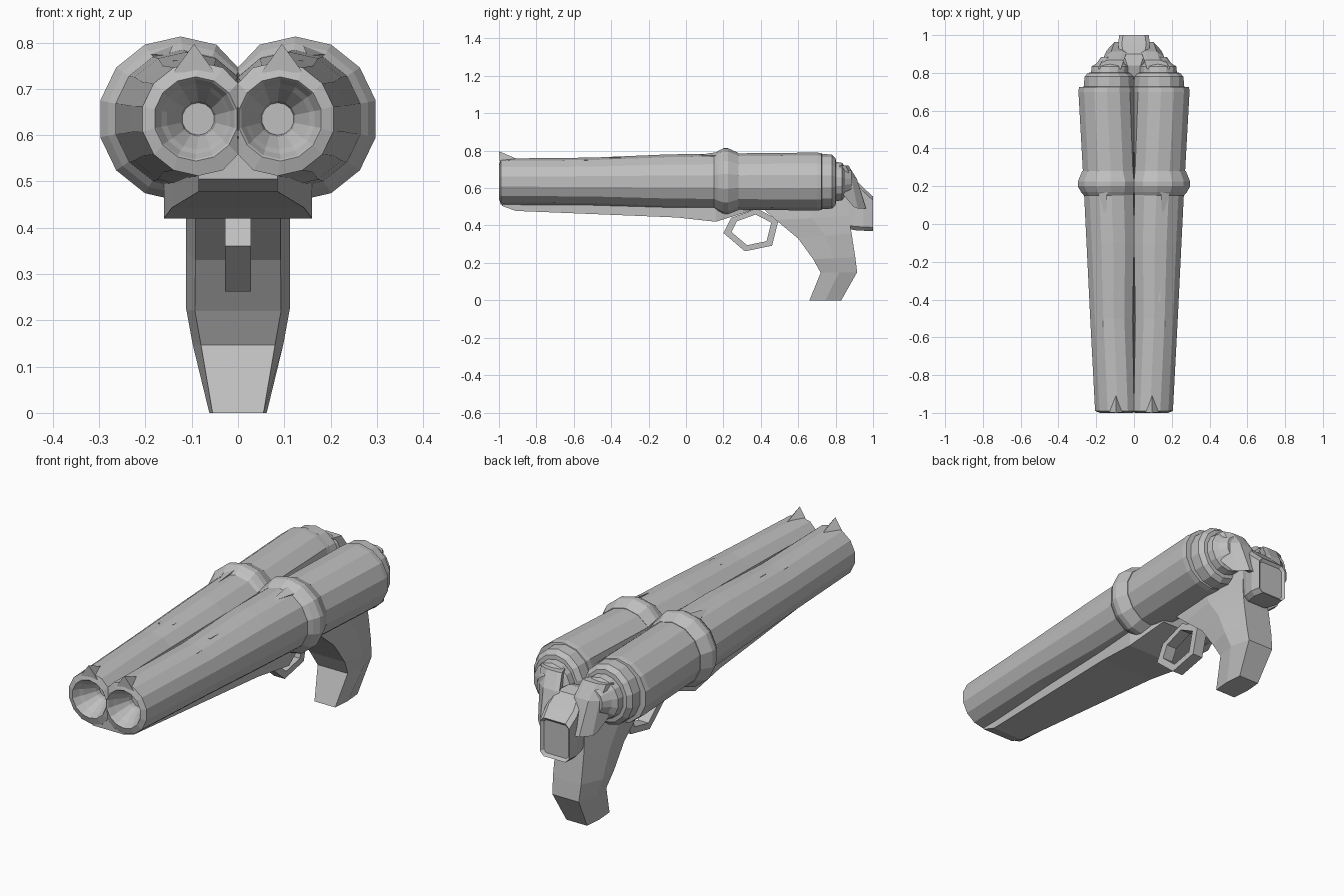
import bpy, bmesh, math

CZ = 0.635   # height of the barrel axes
N = 14       # sides of each barrel

steel = bpy.data.materials.new("grey_steel")
steel.diffuse_color = (0.52, 0.52, 0.52, 1)


def finish(name, bm, mirror=False):
    bmesh.ops.recalc_face_normals(bm, faces=bm.faces)
    me = bpy.data.meshes.new(name)
    bm.to_mesh(me)
    bm.free()
    me.materials.append(steel)
    ob = bpy.data.objects.new(name, me)
    bpy.context.collection.objects.link(ob)
    if mirror:
        m = ob.modifiers.new("mirror", 'MIRROR')
        m.use_mirror_merge = False
    return ob


def loft(sections, closed=False):
    """Skin a row of equal-sized point loops."""
    bm = bmesh.new()
    loops = [[bm.verts.new(p) for p in s] for s in sections]
    pairs = list(zip(loops, loops[1:]))
    if closed:
        pairs.append((loops[-1], loops[0]))
    for a, b in pairs:
        for i in range(len(a)):
            j = (i + 1) % len(a)
            bm.faces.new((a[i], a[j], b[j], b[i]))
    if not closed:
        bm.faces.new(loops[0])
        bm.faces.new(loops[-1])
    return bm


def ring(y, c, rx, rz=None):
    """Upright polygon around a barrel axis, kept on its own side."""
    rz = rz or rx
    pts = []
    for i in range(N):
        a = math.pi / 2 + 2 * math.pi * i / N
        pts.append((max(c + rx * math.cos(a), 0.0), y, CZ + rz * math.sin(a)))
    return pts


def hull(points):
    bm = bmesh.new()
    for p in points:
        bm.verts.new(p)
    bmesh.ops.convex_hull(bm, input=bm.verts)
    return bm


def box(x0, x1, y0, y1, z0, z1):
    return hull([(x, y, z) for x in (x0, x1) for y in (y0, y1) for z in (z0, z1)])


# Barrels: muzzle recess, tapered tube, stepped breech
barrel = [(-0.88, 0.086, 0.035), (-0.90, 0.086, 0.038), (-0.955, 0.089, 0.066),
          (-0.97, 0.091, 0.076), (-0.995, 0.092, 0.087), (-1.0, 0.091, 0.091),
          (-0.99, 0.086, 0.123), (-0.5, 0.107, 0.128), (-0.1, 0.11, 0.145),
          (0.2, 0.12, 0.15), (0.70, 0.143, 0.155), (0.725, 0.143, 0.152),
          (0.727, 0.133, 0.135, 0.147), (0.78, 0.133, 0.133, 0.145),
          (0.80, 0.133, 0.113, 0.125), (0.802, 0.13, 0.100, 0.105),
          (0.835, 0.128, 0.098, 0.10), (0.85, 0.125, 0.075, 0.08),
          (0.885, 0.12, 0.055, 0.06)]
finish("barrel", loft([ring(*s) for s in barrel]), True)

# Clamp band around both barrels
band = [(0.15, 0.12, 0.148), (0.17, 0.122, 0.163), (0.2, 0.124, 0.178),
        (0.225, 0.124, 0.178), (0.28, 0.125, 0.153)]
finish("clamp_band", loft([ring(*s) for s in band]), True)

# Forward-pointing prongs of the band
finish("band_prong", hull([(0.195, 0.18, 0.775), (0.14, 0.18, 0.795),
                           (0.15, 0.04, 0.772), (0.17, 0.18, 0.73)]), True)

# Pointed sights at the muzzle
finish("front_sight", hull([(0.095, -1.0, 0.797), (0.05, -0.995, 0.735),
                            (0.14, -0.995, 0.735), (0.095, -0.89, 0.75)]), True)

# Small slits on top of the barrels
for i, (x, y, w, d) in enumerate([(0.087, -0.36, 0.022, 0.05), (0.13, -0.37, 0.02, 0.08),
                                  (0.155, -0.36, 0.007, 0.07), (0.16, -0.52, 0.006, 0.05)]):
    drop = abs(x - 0.11) * 0.25
    top = 0.7675 - drop if y > -0.45 else 0.762 - drop
    finish(f"barrel_slit_{i}", box(x - w / 2, x + w / 2, y - d / 2, y + d / 2,
                                   top - 0.009, top), True)

# Fore-end under the barrels
forend = []
for y, w, zb, zt, zr in [(-0.985, 0.085, 0.505, 0.515, 0.568), (-0.91, 0.085, 0.478, 0.515, 0.568),
                         (-0.05, 0.143, 0.443, 0.505, 0.57), (0.16, 0.16, 0.42, 0.505, 0.57),
                         (0.35, 0.115, 0.48, 0.505, 0.57)]:
    forend.append([(-w, y, zb), (w, y, zb), (w, y, zt), (0, y, zr), (-w, y, zt)])
finish("fore_end", loft(forend))

# Grip: chamfered sections from the butt up into the receiver
grip = []
for (yf, zf), (yb, zb), wf, wm, wb in [
        ((0.66, 0.0), (0.83, 0.0), 0.055, 0.062, 0.055),
        ((0.72, 0.147), (0.915, 0.15), 0.08, 0.098, 0.07),
        ((0.68, 0.22), (0.905, 0.23), 0.093, 0.112, 0.075),
        ((0.60, 0.33), (0.885, 0.36), 0.092, 0.112, 0.075),
        ((0.48, 0.43), (0.87, 0.45), 0.092, 0.112, 0.07),
        ((0.40, 0.50), (0.86, 0.56), 0.085, 0.10, 0.06)]:
    ym, zm = yf * 0.5 + yb * 0.5, zf * 0.5 + zb * 0.5
    grip.append([(-wf, yf, zf), (wf, yf, zf), (wm, ym, zm),
                 (wb, yb, zb), (-wb, yb, zb), (-wm, ym, zm)])
finish("grip", loft(grip))

# Receiver tail with an inset rear plate
tail = []
for y, w, zb, zt in [(0.70, 0.05, 0.43, 0.62), (0.84, 0.055, 0.39, 0.66), (0.90, 0.075, 0.375, 0.65),
                     (0.95, 0.085, 0.372, 0.60), (1.0, 0.078, 0.37, 0.555)]:
    c = 0.02
    tail.append([(-w + c, y, zb), (w - c, y, zb), (w, y, zb + c), (w, y, zt - c),
                 (w - c, y, zt), (-w + c, y, zt), (-w, y, zt - c), (-w, y, zb + c)])
bm = loft(tail)
bmesh.ops.recalc_face_normals(bm, faces=bm.faces)
rear = [f for f in bm.faces if f.calc_center_median().y > 0.999]
bmesh.ops.inset_region(bm, faces=rear, thickness=0.014)
bmesh.ops.translate(bm, verts=rear[0].verts[:], vec=(0, -0.012, 0))
finish("receiver_tail", bm)

# Hammers sloping down behind each breech
profile = [(0.82, 0.72), (0.865, 0.72), (0.905, 0.65), (0.95, 0.49), (0.92, 0.50), (0.83, 0.58)]
hammer = []
for x, k in [(0.07, 0.0), (0.09, 0.012), (0.15, 0.012), (0.19, -0.03)]:
    hammer.append([(x - (y - 0.82) * 0.35, y + k * (y - 0.82) * 8, z) for y, z in profile])
finish("hammer", loft(hammer), True)

# Trigger guard: six-sided loop
outer = [(0.24, 0.44), (0.20, 0.36), (0.315, 0.262), (0.46, 0.292), (0.495, 0.43), (0.38, 0.49)]
cy, cz = 0.355, 0.378
guard = []
for y, z in outer:
    iy, iz = cy + (y - cy) * 0.72, cz + (z - cz) * 0.72
    guard.append([(-0.028, y, z), (0.028, y, z), (0.028, iy, iz), (-0.028, iy, iz)])
finish("trigger_guard", loft(guard, closed=True))
